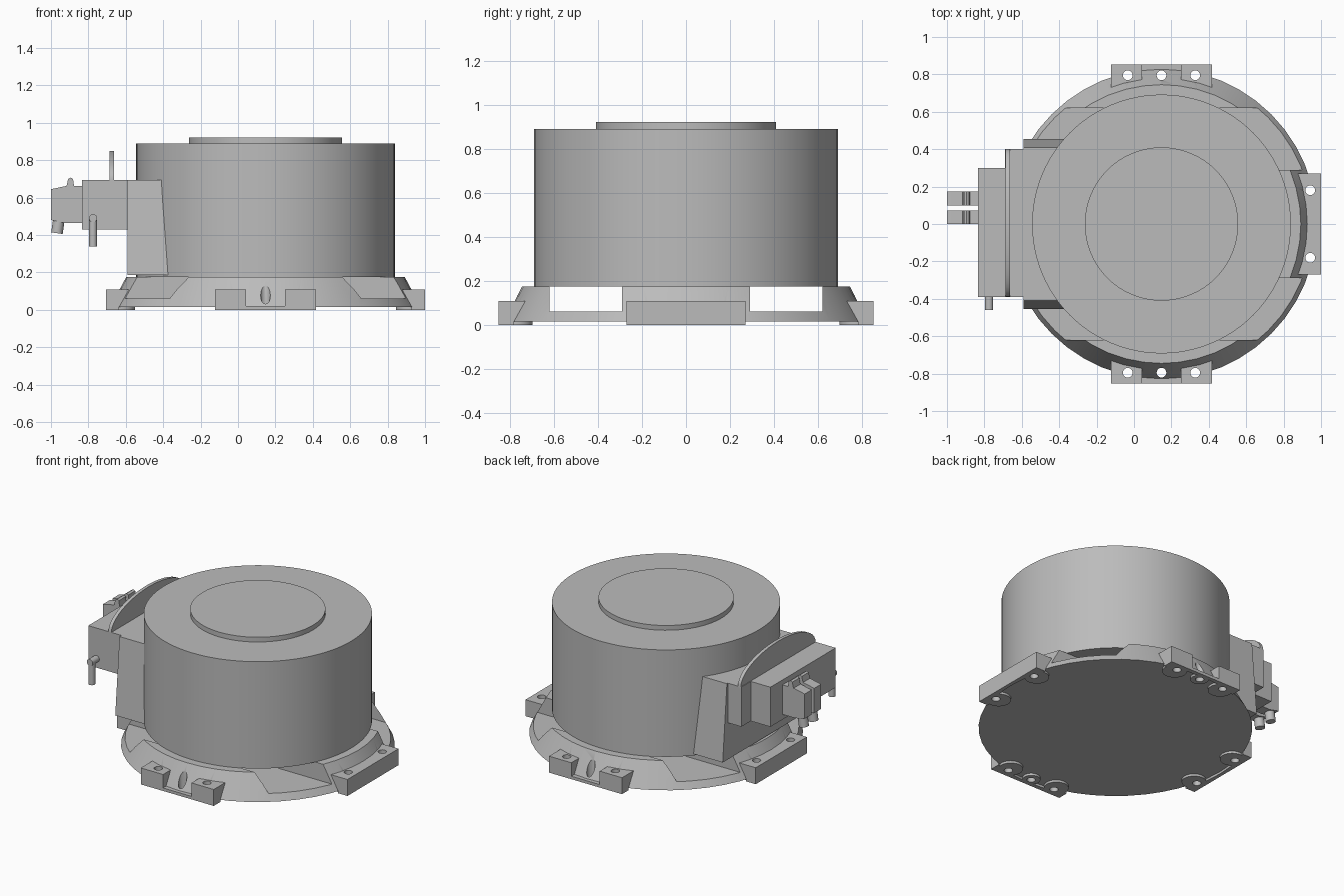
import bpy, bmesh, math
from mathutils import Matrix, Vector

old = bpy.data.objects.get("Cube")
if old:
    bpy.data.objects.remove(old, do_unlink=True)

CX = 0.147  # axis of the drum
grey = bpy.data.materials.new("housing grey")
grey.use_nodes = True
grey.diffuse_color = (0.5, 0.5, 0.5, 1)
grey.node_tree.nodes["Principled BSDF"].inputs["Base Color"].default_value = (0.5, 0.5, 0.5, 1)


def finish(name, bm):
    bmesh.ops.recalc_face_normals(bm, faces=bm.faces)
    mesh = bpy.data.meshes.new(name)
    bm.to_mesh(mesh)
    bm.free()
    mesh.materials.append(grey)
    ob = bpy.data.objects.new(name, mesh)
    bpy.context.collection.objects.link(ob)
    return ob


def box(name, x, y, z):
    bm = bmesh.new()
    bmesh.ops.create_cube(bm, size=1)
    for v in bm.verts:
        v.co = [r[0] if c < 0 else r[1] for c, r in zip(v.co, (x, y, z))]
    return finish(name, bm)


def tube(name, a, b, r1, r2=None, segments=64):
    a, b = Vector(a), Vector(b)
    bm = bmesh.new()
    turn = (b - a).to_track_quat('Z', 'Y').to_matrix().to_4x4()
    bmesh.ops.create_cone(bm, cap_ends=True, segments=segments, radius1=r1,
                          radius2=r1 if r2 is None else r2, depth=(b - a).length,
                          matrix=Matrix.Translation((a + b) / 2) @ turn)
    return finish(name, bm)


def prism(name, outline, axis, lo, hi):
    """Extrude a 2D outline along x (yz outline) or y (xz outline)."""
    bm = bmesh.new()
    place = (lambda p, d: (d, *p)) if axis == 'x' else (lambda p, d: (p[0], d, p[1]))
    face = bm.faces.new([bm.verts.new(place(p, lo)) for p in outline])
    ext = bmesh.ops.extrude_face_region(bm, geom=[face])
    shift = Vector(place((0, 0), hi - lo))
    for v in ext["geom"]:
        if isinstance(v, bmesh.types.BMVert):
            v.co += shift
    return finish(name, bm)


def cut(ob, cutters):
    bpy.context.view_layer.objects.active = ob
    for c in cutters:
        mod = ob.modifiers.new("cut", 'BOOLEAN')
        mod.operation, mod.solver, mod.object = 'DIFFERENCE', 'EXACT', c
        bpy.ops.object.modifier_apply(modifier=mod.name)


def drop(cutters):
    for c in cutters:
        bpy.data.objects.remove(c, do_unlink=True)


def around(ob, k):
    """Quarter turns about the drum axis for a part drawn on the front."""
    ob.data.transform(Matrix.Translation((CX, 0, 0)) @ Matrix.Rotation(k * math.pi / 2, 4, 'Z'))
    return ob


# Drum and lid
parts = [tube("drum", (CX, 0, 0.175), (CX, 0, 0.89), 0.692, segments=96),
         tube("lid", (CX, 0, 0.885), (CX, 0, 0.922), 0.41)]

# Sloped base with two slots running through it
base = tube("base", (CX, 0, 0.015), (CX, 0, 0.175), 0.83, 0.745, 48)
slots = [box("slot_cutter", (-2, 2), y, (0.06, 0.4)) for y in ((0.29, 0.62), (-0.62, -0.29))]
cut(base, slots)
drop(slots)
parts.append(base)

# Mounting brackets, round foot pads and bolt holes
for k, side in enumerate(("front", "left", "back", "right")):
    wide = k % 2 == 0
    spots = [-0.18, 0.18] + ([0.0] if wide else [])
    holes = [around(tube("hole_cutter", (s, -0.795, -0.1), (s, -0.795, 0.3), 0.026, segments=20), k)
             for s in spots]
    bracket = around(box(side + "_bracket", (-0.27, 0.27), (-0.852, -0.72), (0, 0.11)), k)
    under = [tube("under_cutter", (CX, 0, -0.1), (CX, 0, 0.0152), 0.829, segments=48)]
    if wide:
        under.append(around(box("gap_cutter", (-0.105, 0.105), (-1, -0.5), (0.02, 0.3)), k))
    cut(bracket, under + holes)
    parts.append(bracket)
    for s in spots:
        r = 0.075 if s else 0.055
        pad = around(tube(side + "_foot_pad", (s, r - 0.848, 0), (s, r - 0.848, 0.016), r, segments=28), k)
        cut(pad, holes)
        parts.append(pad)
    cut(base, holes)
    drop(under + holes)

# Tapered saddle joining the terminal box to the drum
parts.append(prism("saddle", [(-0.455, 0.185), (0.455, 0.185), (0.41, 0.695), (-0.41, 0.695)],
                   'x', -0.59, -0.36))

# Terminal box in two steps, with an arched plate on top
parts.append(box("terminal_box_rear", (-0.69, -0.58), (-0.39, 0.40), (0.43, 0.695)))
parts.append(box("terminal_box_front", (-0.835, -0.68), (-0.39, 0.30), (0.43, 0.695)))
arch = [(-0.39, 0.68)] + [(0.005 - 0.395 * math.cos(t), 0.695 + 0.155 * math.sin(t))
                          for t in (math.pi * i / 24 for i in range(25))] + [(0.40, 0.68)]
parts.append(prism("arched_plate", arch, 'x', -0.686, -0.664))

# Drain elbow on the front of the terminal box
parts.append(tube("elbow_stub", (-0.775, -0.38, 0.49), (-0.775, -0.46, 0.49), 0.022, segments=20))
parts.append(tube("elbow_pipe", (-0.775, -0.438, 0.49), (-0.775, -0.438, 0.34), 0.021, segments=20))

# Pair of plugs with a latch on top and an angled cable outlet below
body = [(-0.83, 0.465), (-0.93, 0.465), (-1.0, 0.48), (-1.0, 0.645), (-0.92, 0.662), (-0.83, 0.662)]
latch = [(-0.92, 0.65), (-0.908, 0.7), (-0.895, 0.707), (-0.882, 0.7), (-0.875, 0.65)]
for name, y in (("front", 0.0), ("back", 0.1)):
    parts.append(prism(name + "_plug", body, 'y', y, y + 0.073))
    parts.append(prism(name + "_plug_latch", latch, 'y', y, y + 0.073))
    parts.append(tube(name + "_cable_outlet", (-0.955, y + 0.036, 0.5), (-0.968, y + 0.036, 0.41),
                      0.031, segments=20))

# Smooth curved walls, keep edges crisp
bpy.ops.object.select_all(action='DESELECT')
for ob in parts:
    ob.select_set(True)
bpy.context.view_layer.objects.active = parts[0]
bpy.ops.object.shade_smooth_by_angle(angle=math.radians(30))
